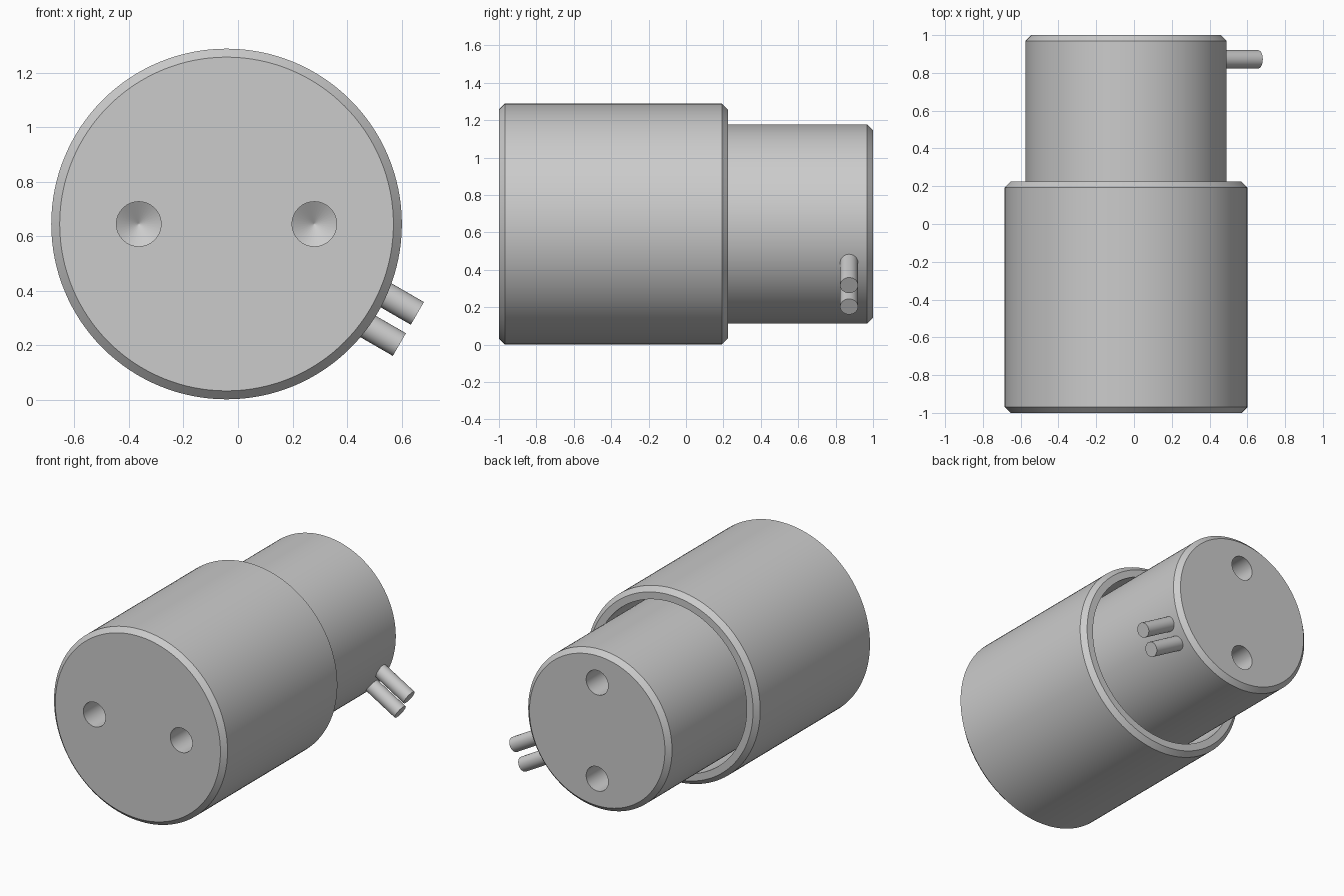
import bpy, bmesh, math
from mathutils import Vector

if "Cube" in bpy.data.objects:
    bpy.data.objects.remove(bpy.data.objects["Cube"])

CX, CZ = -0.042, 0.645      # main axis runs along y through this point


def lathe(name, profile, origin, direction, segs):
    """Revolve (radius, distance) points about a line; both ends are capped."""
    bm = bmesh.new()
    rings = []
    for r, d in profile:
        rings.append([bm.verts.new((r * math.cos(2 * math.pi * i / segs),
                                    r * math.sin(2 * math.pi * i / segs), d))
                      for i in range(segs)])
    for a, b in zip(rings, rings[1:]):
        for i in range(segs):
            j = (i + 1) % segs
            bm.faces.new((a[i], a[j], b[j], b[i]))
    bm.faces.new(rings[0])
    bm.faces.new(rings[-1])
    rot = Vector(direction).to_track_quat('Z', 'Y').to_matrix()
    for v in bm.verts:
        v.co = rot @ v.co + Vector(origin)
    bmesh.ops.recalc_face_normals(bm, faces=bm.faces)
    me = bpy.data.meshes.new(name)
    bm.to_mesh(me)
    bm.free()
    ob = bpy.data.objects.new(name, me)
    bpy.context.collection.objects.link(ob)
    return ob


def smooth(ob):
    ob.data.shade_smooth()
    ob.data.set_sharp_from_angle(angle=math.radians(30))


def drill(ob, points, direction):
    """Cut blind holes with conical bottoms into ob."""
    d = Vector(direction)
    tool = [(0.082, -0.1), (0.082, 0.24), (0.0015, 0.288)]
    for p in points:
        cutter = lathe("hole_cutter", tool, p, d, 32)
        cutter.hide_render = True
        mod = ob.modifiers.new("hole", 'BOOLEAN')
        mod.operation = 'DIFFERENCE'
        mod.solver = 'EXACT'
        mod.object = cutter
        dg = bpy.context.evaluated_depsgraph_get()
        dg.update()
        me = bpy.data.meshes.new_from_object(ob.evaluated_get(dg))
        ob.modifiers.clear()
        ob.data = me
        bpy.data.objects.remove(cutter)


# Outer sleeve: chamfered cup, open to the back
outer = lathe("outer_sleeve",
              [(0.612, -1.0), (0.643, -0.969), (0.643, 0.193), (0.612, 0.224),
               (0.565, 0.224), (0.565, -0.45)],
              (CX, 0, CZ), (0, 1, 0), 128)
drill(outer, [(CX + s * 0.322, -1, CZ) for s in (-1, 1)], (0, 1, 0))
smooth(outer)

# Inner barrel: seated in the sleeve floor, chamfered at the back
inner = lathe("inner_barrel",
              [(0.533, -0.46), (0.533, 0.969), (0.502, 1.0)],
              (CX, 0, CZ), (0, 1, 0), 128)
drill(inner, [(CX, 1, CZ + s * 0.322) for s in (-1, 1)], (0, -1, 0))
smooth(inner)

# Pair of lead wires leaving the barrel side, 30 degrees below horizontal
a = math.radians(-30)
out = Vector((math.cos(a), 0, math.sin(a)))
side = Vector((-math.sin(a), 0, math.cos(a)))
for label, s in (("upper", 1), ("lower", -1)):
    start = Vector((CX, 0.872, CZ)) + side * (s * 0.066)
    smooth(lathe(label + "_lead_wire", [(0.048, 0.5), (0.048, 0.77)], start, out, 32))
